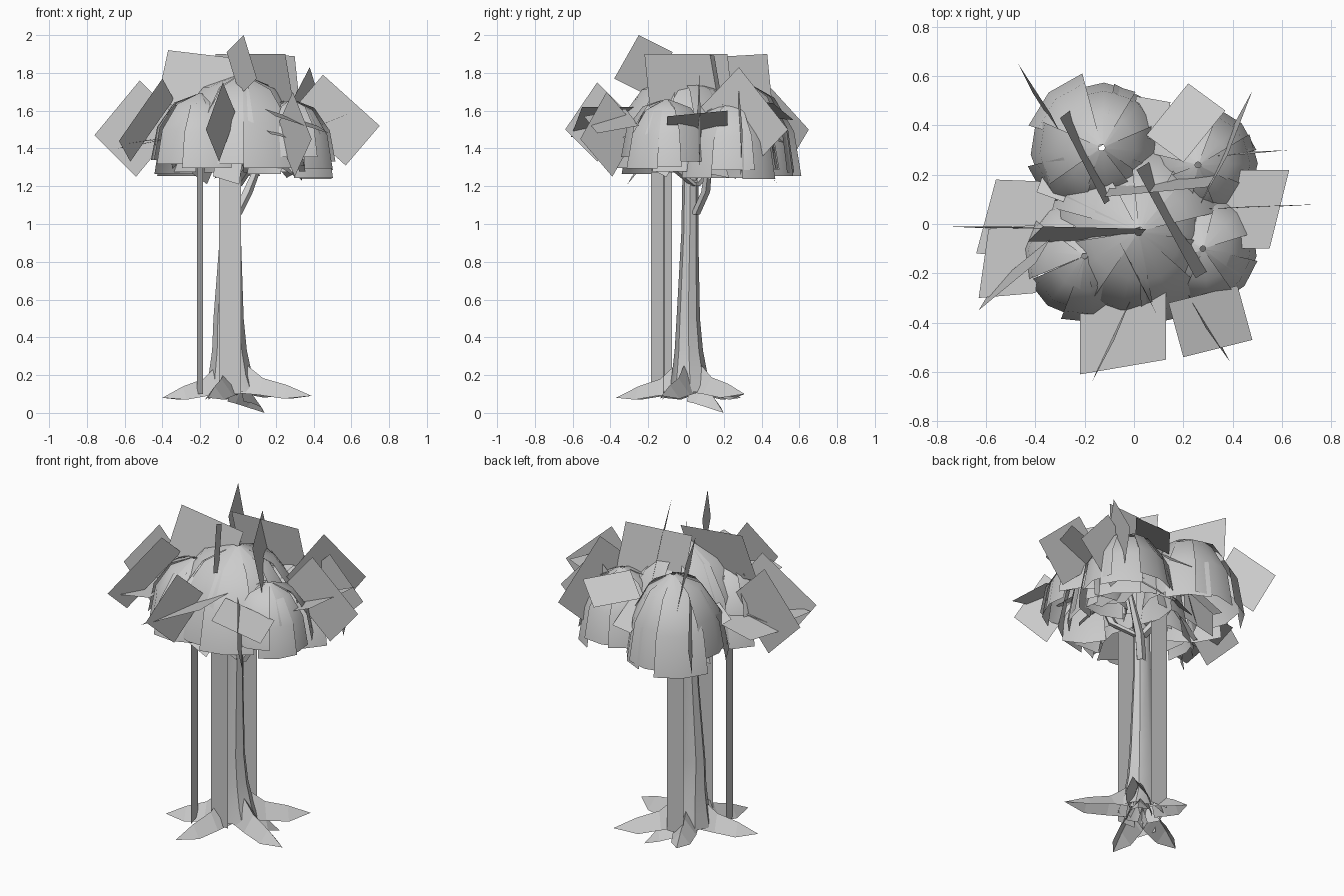
import bpy
import math
import random
from mathutils import Vector

random.seed(7)
cube = bpy.data.objects.get("Cube")
if cube:
    bpy.data.objects.remove(cube, do_unlink=True)

grey = bpy.data.materials.new("pale grey")
grey.use_nodes = True
grey.diffuse_color = (0.6, 0.6, 0.6, 1)
grey.node_tree.nodes["Principled BSDF"].inputs["Base Color"].default_value = (0.6, 0.6, 0.6, 1)


def make_object(name, verts, faces, smooth=False):
    mesh = bpy.data.meshes.new(name)
    mesh.from_pydata(verts, [], faces)
    mesh.materials.append(grey)
    mesh.update()
    obj = bpy.data.objects.new(name, mesh)
    bpy.context.collection.objects.link(obj)
    if smooth:
        bpy.ops.object.select_all(action="DESELECT")
        obj.select_set(True)
        bpy.context.view_layer.objects.active = obj
        bpy.ops.object.shade_smooth_by_angle(angle=math.radians(40))


def loft(name, rings, sides):
    """Tube through elliptical rings given as (centre, radius x, radius y)."""
    verts, faces = [], []
    for centre, rx, ry in rings:
        for i in range(sides):
            a = math.tau * i / sides
            verts.append(Vector(centre) + Vector((rx * math.cos(a), ry * math.sin(a), 0)))
    for r in range(len(rings) - 1):
        for i in range(sides):
            j = (i + 1) % sides
            low, high = r * sides, (r + 1) * sides
            faces.append((low + i, low + j, high + j, high + i))
    make_object(name, verts, faces, True)


def plate(name, a, b, c):
    """Flat four-cornered card from three corners."""
    a, b, c = Vector(a), Vector(b), Vector(c)
    make_object(name, [a, b, c, a + c - b], [(0, 1, 2, 3)])


# Flared trunk
loft("trunk", [
    ((-0.03, 0.02, 0.11), 0.14, 0.11),
    ((-0.04, 0.02, 0.2), 0.115, 0.095),
    ((-0.045, 0.015, 0.33), 0.092, 0.075),
    ((-0.05, 0.012, 0.5), 0.08, 0.062),
    ((-0.04, 0.02, 0.95), 0.055, 0.045),
    ((-0.03, 0.025, 1.45), 0.045, 0.04),
], 8)


# Spreading roots: an open-bottomed ridge that drops to a pointed tip
def root(name, tip, width):
    tip = Vector(tip)
    start = Vector((-0.04, 0.02, 0))
    out = Vector((tip.x, tip.y, 0)) - start
    side = Vector((-out.y, out.x, 0)).normalized() * width
    verts, faces = [], []
    for t, top, bottom, w in ((0.15, 0.27, 0.12, 1), (0.4, 0.18, 0.1, 1.1), (0.7, 0.14, 0.06, 0.9)):
        base = start + out * t
        low = Vector((0, 0, bottom * 0.5 + tip.z * 0.5))
        drop = top - (0.08 - tip.z) * t
        verts += [base - side * w + low, base + Vector((0, 0, drop)), base + side * w + low]
    verts.append(tip)
    for r in (0, 3):
        for i in (0, 1):
            faces.append((r + i, r + 3 + i, r + 4 + i, r + 1 + i))
    faces += [(6, 9, 7), (7, 9, 8)]
    make_object(name, verts, faces)


for n, tip in enumerate([(-0.4, -0.12, 0.08), (-0.16, -0.37, 0.08), (0.14, 0.2, 0.0),
                         (0.39, -0.13, 0.09), (0.27, 0.31, 0.1), (-0.14, 0.29, 0.08)]):
    root(f"root_{n}", tip, 0.06)

# Flat hanging strips around the trunk
plate("front_strip", (-0.1, -0.115, 0.1), (-0.1, -0.115, 1.45), (0.016, -0.118, 1.45))
plate("back_strip", (-0.1, 0.165, 0.1), (-0.1, 0.165, 1.45), (0.014, 0.163, 1.45))
plate("side_strip", (-0.185, -0.185, 0.1), (-0.185, -0.185, 1.45), (-0.217, -0.075, 1.45))

# Branches that carry the crown
for n, (x, y, z) in enumerate([(0.14, 0.13, 1.05), (-0.22, 0.18, 1.2), (0.2, -0.12, 1.2), (-0.2, -0.14, 1.22)]):
    foot = Vector((-0.01, 0.05, z))
    knee = Vector((x * 0.35, y * 0.8, z + 0.12))
    tip = Vector((x, y, z + 0.34))
    loft(f"branch_{n}", [(foot, 0.03, 0.025), (knee, 0.03, 0.025), (tip, 0.015, 0.015)], 5)


# Leaf clumps: overlapping curved petals around a hollow dome
def clump(name, x, y, radius, base, top, petals):
    rows, cols = 4, 3
    verts, faces = [], []
    for p in range(petals):
        first = len(verts)
        grow = random.uniform(0.88, 1.1)
        drop = random.uniform(-0.07, 0.06)
        mid = math.tau * (p + random.uniform(-0.2, 0.2)) / petals
        spread = math.tau / petals * 0.65
        for r in range(rows):
            tilt = math.pi / 2 * (0.03 + 0.97 * r / (rows - 1))
            for c in range(cols):
                a = mid + spread * (c - 1)
                d = radius * grow * math.sin(tilt)
                z = base + drop * r / rows + (top - base) * math.cos(tilt)
                verts.append((x + d * math.cos(a), y + d * math.sin(a), z))
        for r in range(rows - 1):
            for c in range(cols - 1):
                i = first + r * cols + c
                faces.append((i, i + cols, i + cols + 1, i + 1))
    make_object(name, verts, faces, True)


clump("left_clump", -0.2, -0.13, 0.27, 1.31, 1.69, 8)
clump("front_clump", 0.02, -0.03, 0.37, 1.32, 1.79, 10)
clump("right_clump", 0.28, -0.1, 0.24, 1.31, 1.66, 8)
clump("back_left_clump", -0.13, 0.31, 0.29, 1.3, 1.75, 8)
clump("back_right_clump", 0.26, 0.24, 0.26, 1.29, 1.66, 8)

# Upright leaf cards that cut through the crown
upright = [
    [(-0.76, -0.01, 1.47), (-0.52, -0.01, 1.76), (-0.3, -0.02, 1.54)],
    [(0.75, 0.08, 1.52), (0.45, 0.07, 1.79), (0.27, 0.06, 1.58)],
    [(-0.47, 0.65, 1.5), (-0.34, 0.45, 1.72), (-0.28, 0.33, 1.52)],
    [(0.48, 0.54, 1.5), (0.38, 0.28, 1.83), (0.27, 0.08, 1.62)],
    [(0.39, -0.56, 1.45), (0.29, -0.42, 1.7), (0.2, -0.25, 1.5)],
    [(-0.17, -0.64, 1.5), (-0.08, -0.47, 1.75), (-0.01, -0.3, 1.58)],
    [(-0.63, -0.35, 1.44), (-0.4, -0.16, 1.77), (-0.34, -0.06, 1.66)],
    [(0.1, -0.38, 1.77), (0.03, -0.25, 2.0), (-0.06, -0.07, 1.91)],
    [(-0.26, 0.46, 1.6), (-0.3, 0.43, 1.9), (-0.12, 0.08, 1.88)],
    [(0.06, 0.25, 1.6), (0.01, 0.22, 1.9), (0.25, -0.22, 1.9)],
    [(0.05, -0.02, 1.87), (-0.37, -0.01, 1.92), (-0.43, -0.07, 1.64)],
    [(-0.12, 0.11, 1.9), (0.3, 0.15, 1.89), (0.33, 0.2, 1.6)],
    [(0.63, 0.3, 1.48), (0.42, 0.28, 1.72), (0.2, 0.27, 1.5)],
]
# Nearly level leaf cards around the rim
level = [
    [(-0.64, -0.12, 1.4), (-0.56, 0.18, 1.41), (-0.3, 0.17, 1.46)],
    [(-0.63, -0.3, 1.42), (-0.59, -0.02, 1.43), (-0.36, 0.0, 1.46)],
    [(-0.22, -0.61, 1.46), (0.13, -0.55, 1.62), (0.13, -0.25, 1.62)],
    [(0.2, -0.54, 1.57), (0.48, -0.47, 1.48), (0.42, -0.25, 1.52)],
    [(0.55, -0.1, 1.57), (0.63, 0.22, 1.6), (0.38, 0.22, 1.5)],
    [(0.22, 0.57, 1.55), (0.37, 0.46, 1.64), (0.2, 0.25, 1.66)],
]
for n, corners in enumerate(upright):
    plate(f"upright_leaf_{n}", *corners)
for n, corners in enumerate(level):
    plate(f"level_leaf_{n}", *corners)

# Small drooping leaves at the crown's lower edge
for n in range(18):
    a = math.tau * n / 18
    reach = random.uniform(0.22, 0.4)
    centre = Vector((reach * math.cos(a), 0.06 + reach * math.sin(a), random.uniform(1.32, 1.5)))
    along = Vector((math.cos(a), math.sin(a), random.uniform(-1.2, -0.4))) * 0.08
    turn = random.uniform(-0.7, 0.7)
    across = Vector((-math.sin(a), math.cos(a), turn)) * 0.07
    plate(f"small_leaf_{n}", centre - along - across, centre + along - across, centre + along + across)
